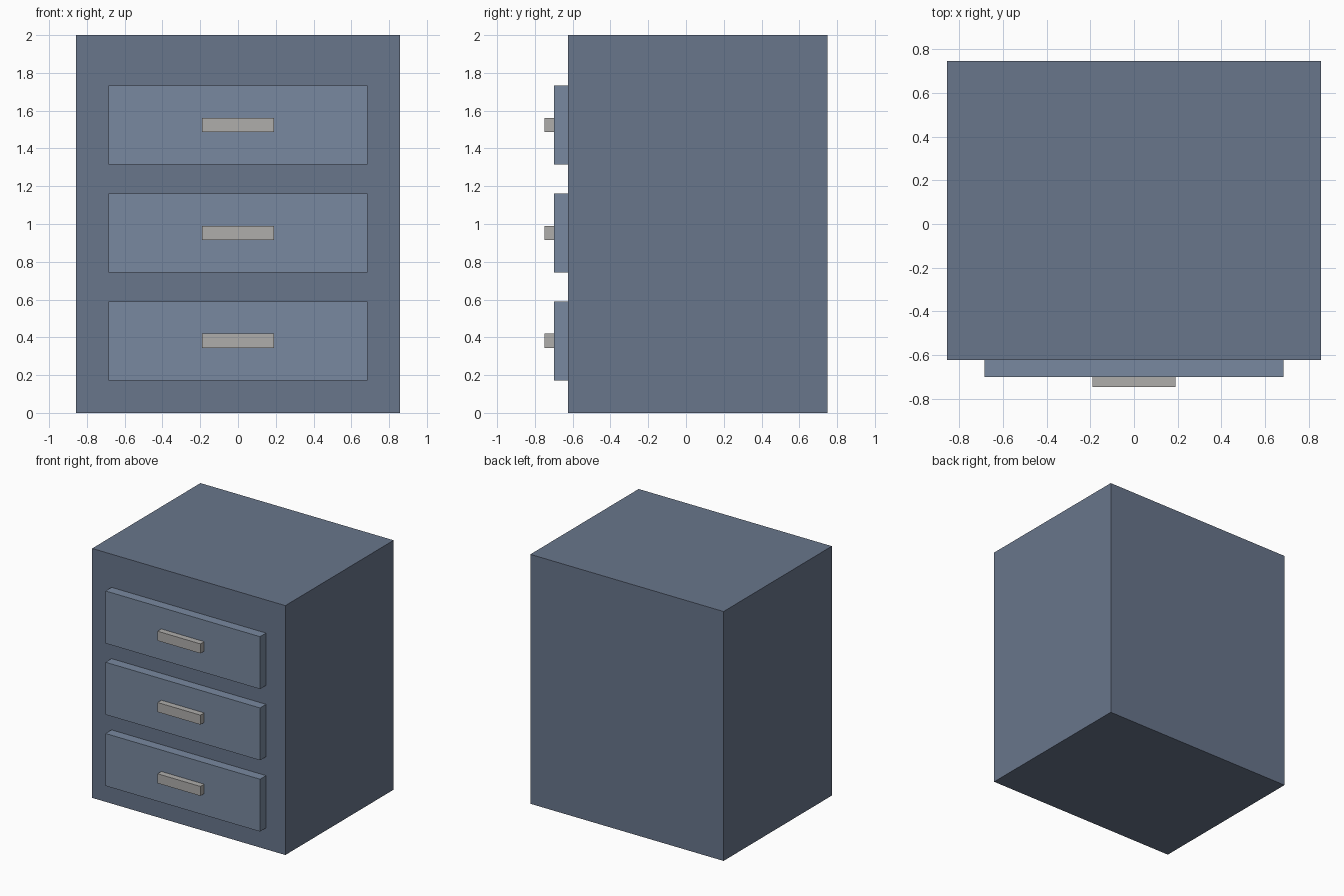
import bpy

if "Cube" in bpy.data.objects:
    bpy.data.objects.remove(bpy.data.objects["Cube"])


def material(name, rgb):
    mat = bpy.data.materials.new(name)
    mat.diffuse_color = (*rgb, 1)
    mat.use_nodes = True
    mat.node_tree.nodes["Principled BSDF"].inputs["Base Color"].default_value = mat.diffuse_color
    return mat


def box(name, width, y0, y1, z0, z1, mat):
    """Box centred on x = 0, given by its depth and height ranges."""
    bpy.ops.mesh.primitive_cube_add(size=1, location=(0, (y0 + y1) / 2, (z0 + z1) / 2))
    obj = bpy.context.object
    obj.name = name
    obj.scale = (width, y1 - y0, z1 - z0)
    bpy.ops.object.transform_apply(location=False, rotation=False, scale=True)
    obj.data.materials.append(mat)
    return obj


body_mat = material("slate_blue", (0.14, 0.18, 0.26))
drawer_mat = material("light_slate_blue", (0.19, 0.25, 0.35))
handle_mat = material("warm_grey", (0.43, 0.42, 0.41))

# Depth planes from front to back
HANDLE_Y, DRAWER_Y, BODY_Y, BACK_Y = -0.748, -0.70, -0.624, 0.748

# Cabinet body
box("cabinet_body", 1.714, BODY_Y, BACK_Y, 0, 2, body_mat)

# Three drawer fronts, each with a bar handle
for i, level in enumerate(("bottom", "middle", "top")):
    z = 0.381 + i * 0.5715
    box(f"{level}_drawer_front", 1.371, DRAWER_Y, BODY_Y, z - 0.21, z + 0.21, drawer_mat)
    box(f"{level}_drawer_handle", 0.381, HANDLE_Y, DRAWER_Y, z - 0.038, z + 0.038, handle_mat)
